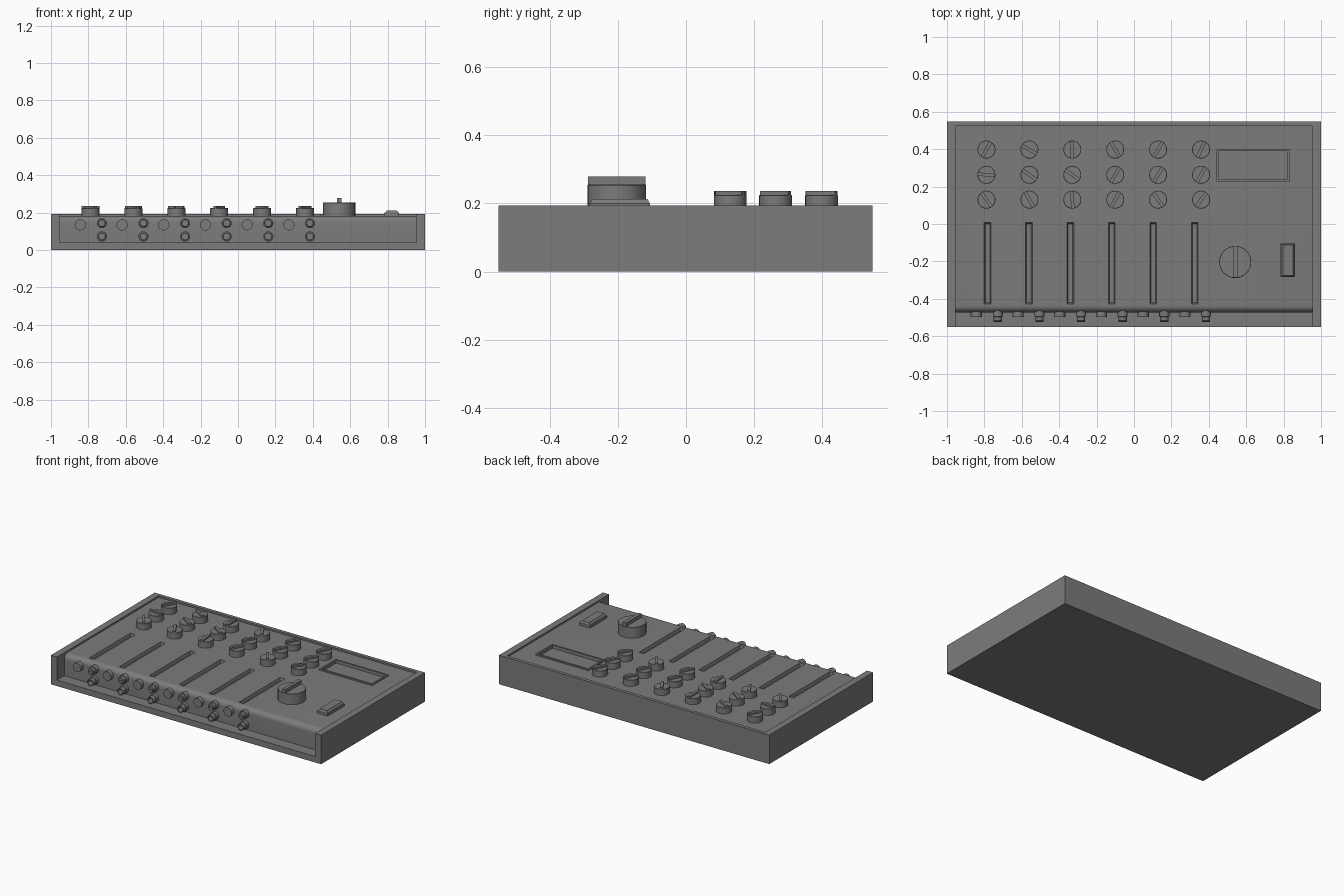
import bpy, bmesh
from math import radians, sin, cos, pi
from mathutils import Matrix, Vector

if "Cube" in bpy.data.objects:
    bpy.data.objects.remove(bpy.data.objects["Cube"])

PANEL_Z = 0.183
FRONT_Y = -0.472
grey = bpy.data.materials.new("dark_grey")
grey.diffuse_color = (0.2, 0.2, 0.2, 1)
grey.use_nodes = True
grey.node_tree.nodes["Principled BSDF"].inputs["Base Color"].default_value = grey.diffuse_color


def finish(name, bm, smooth=False):
    bmesh.ops.recalc_face_normals(bm, faces=bm.faces[:])
    me = bpy.data.meshes.new(name)
    bm.to_mesh(me)
    bm.free()
    me.materials.append(grey)
    ob = bpy.data.objects.new(name, me)
    bpy.context.collection.objects.link(ob)
    if smooth:
        shade(ob)
    return ob


def shade(ob):
    bpy.ops.object.select_all(action='DESELECT')
    ob.select_set(True)
    bpy.context.view_layer.objects.active = ob
    bpy.ops.object.shade_smooth_by_angle(angle=radians(30))


def add_box(bm, x0, x1, y0, y1, z0, z1, mat=Matrix()):
    m = Matrix.Translation(((x0 + x1) / 2, (y0 + y1) / 2, (z0 + z1) / 2))
    m = mat @ m @ Matrix.Diagonal((x1 - x0, y1 - y0, z1 - z0, 1))
    return bmesh.ops.create_cube(bm, size=1, matrix=m)['verts']


def add_lathe(bm, profile, mat=Matrix(), seg=32):
    # profile of (radius, height), capped at both ends
    rings = []
    for r, h in profile:
        rings.append([bm.verts.new(mat @ Vector((r * cos(2 * pi * i / seg), r * sin(2 * pi * i / seg), h)))
                      for i in range(seg)])
    for a, b in zip(rings, rings[1:]):
        for i in range(seg):
            j = (i + 1) % seg
            bm.faces.new((a[i], a[j], b[j], b[i]))
    bm.faces.new(rings[0][::-1])
    bm.faces.new(rings[-1])


def extrude(bm, pts, vec):
    f = bm.faces.new([bm.verts.new(p) for p in pts])
    new = bmesh.ops.extrude_face_region(bm, geom=[f])['geom']
    bmesh.ops.translate(bm, vec=vec, verts=[g for g in new if isinstance(g, bmesh.types.BMVert)])


# outer tray: open at the front above a low lip
outer = [(-1, -0.55), (1, -0.55), (1, 0.548), (-1, 0.548)]
wall = [(-1, -0.55), (-0.955, -0.55), (-0.955, 0.525), (0.955, 0.525),
        (0.955, -0.55), (1, -0.55), (1, 0.548), (-1, 0.548)]
for name, pts, z0, z1 in (("base_tray", outer, 0, 0.04), ("side_and_back_rim", wall, 0.04, 0.194)):
    bm = bmesh.new()
    extrude(bm, [(x, y, z0) for x, y in pts], (0, 0, z1 - z0))
    finish(name, bm)

# control panel with rounded front edge
R = 0.035
arc = [(FRONT_Y + R - R * cos(a), PANEL_Z - R + R * sin(a)) for a in [i * pi / 16 for i in range(9)]]
profile = [(0.525, 0.04), (FRONT_Y, 0.04)] + arc + [(0.525, PANEL_Z)]
bm = bmesh.new()
extrude(bm, [(-0.955, y, z) for y, z in profile], (1.91, 0, 0))
panel = finish("control_panel", bm)

# fader slots with sloped walls and the screen recess cut into the panel
bm = bmesh.new()
for i in range(6):
    x = -0.783 + i * 0.2215
    for v in add_box(bm, x - 0.018, x + 0.018, -0.427, 0.007, PANEL_Z - 0.02, PANEL_Z + 0.0001):
        if v.co.z < PANEL_Z - 0.01:
            v.co.x += 0.006 if v.co.x < x else -0.006
            v.co.y += 0.006 if v.co.y < -0.2 else -0.006
add_box(bm, 0.453, 0.821, 0.24, 0.39, PANEL_Z - 0.012, 0.3)
cutter = finish("slot_cutter", bm)
cutter.hide_render = True
mod = panel.modifiers.new("slots", 'BOOLEAN')
mod.operation = 'DIFFERENCE'
mod.solver = 'EXACT'
mod.object = cutter
bpy.context.view_layer.objects.active = panel
bpy.ops.object.modifier_apply(modifier=mod.name)
bpy.data.objects.remove(cutter)
shade(panel)

# screen bezel
bm = bmesh.new()
for x0, x1, y0, y1 in ((0.441, 0.833, 0.39, 0.402), (0.441, 0.833, 0.228, 0.24),
                       (0.441, 0.453, 0.24, 0.39), (0.821, 0.833, 0.24, 0.39)):
    add_box(bm, x0, x1, y0, y1, PANEL_Z - 0.012, PANEL_Z + 0.009)
finish("screen_bezel", bm)


# rotary knobs: round body with a raised pointer bar
def knob(name, x, y, r, top, bar_top, bar_w, angle):
    bm = bmesh.new()
    m = Matrix.Translation((x, y, 0))
    add_lathe(bm, [(r, PANEL_Z - 0.005), (r, top - 0.002), (r - 0.002, top)], m)
    add_box(bm, -r * 0.98, r * 0.98, -bar_w / 2, bar_w / 2, top - 0.01, bar_top,
            m @ Matrix.Rotation(radians(angle), 4, 'Z'))
    finish(name, bm, True)


angles = [(60, 150, 90, 120, 60, 65), (175, 145, 145, 60, 60, 60), (125, 120, 95, 60, 125, 55)]
for row, y in enumerate((0.398, 0.263, 0.13)):
    for col in range(6):
        knob(f"knob_{row}_{col}", -0.789 + col * 0.2295, y, 0.048, 0.225, 0.236, 0.018, angles[row][col])
knob("master_knob", 0.541, -0.203, 0.086, 0.255, 0.279, 0.024, 90)

# power switch with sloped sides
bm = bmesh.new()
add_box(bm, 0.784, 0.862, -0.284, -0.105, PANEL_Z - 0.005, 0.2)
for v in add_box(bm, 0.787, 0.859, -0.282, -0.107, 0.2, 0.213):
    if v.co.z > 0.21:
        v.co.x += 0.01 if v.co.x < 0.82 else -0.01
        v.co.y += 0.006 if v.co.y < -0.19 else -0.006
finish("power_switch", bm, True)


# front row of buttons, slotted trim knobs and sockets
def at(x, z):
    return Matrix.Translation((x, FRONT_Y, z)) @ Matrix.Rotation(pi / 2, 4, 'X')


for i in range(6):
    bm = bmesh.new()
    add_lathe(bm, [(0.03, -0.02), (0.03, 0.026)], at(-0.843 + i * 0.223, 0.135), 24)
    finish(f"front_button_{i}", bm, True)

    x = -0.728 + i * 0.2225
    bm = bmesh.new()
    add_lathe(bm, [(0.027, -0.02), (0.027, 0.022), (0.022, 0.024), (0.022, 0.044), (0.018, 0.049)],
              at(x, 0.144), 24)
    add_box(bm, -0.017, 0.017, -0.003, 0.003, 0.04, 0.052, at(x, 0.144))
    finish(f"trim_knob_{i}", bm, True)

    bm = bmesh.new()
    add_lathe(bm, [(0.027, -0.02), (0.027, 0.022), (0.022, 0.024), (0.022, 0.052),
                   (0.017, 0.052), (0.017, 0.015)], at(x, 0.073), 24)
    finish(f"socket_{i}", bm, True)
